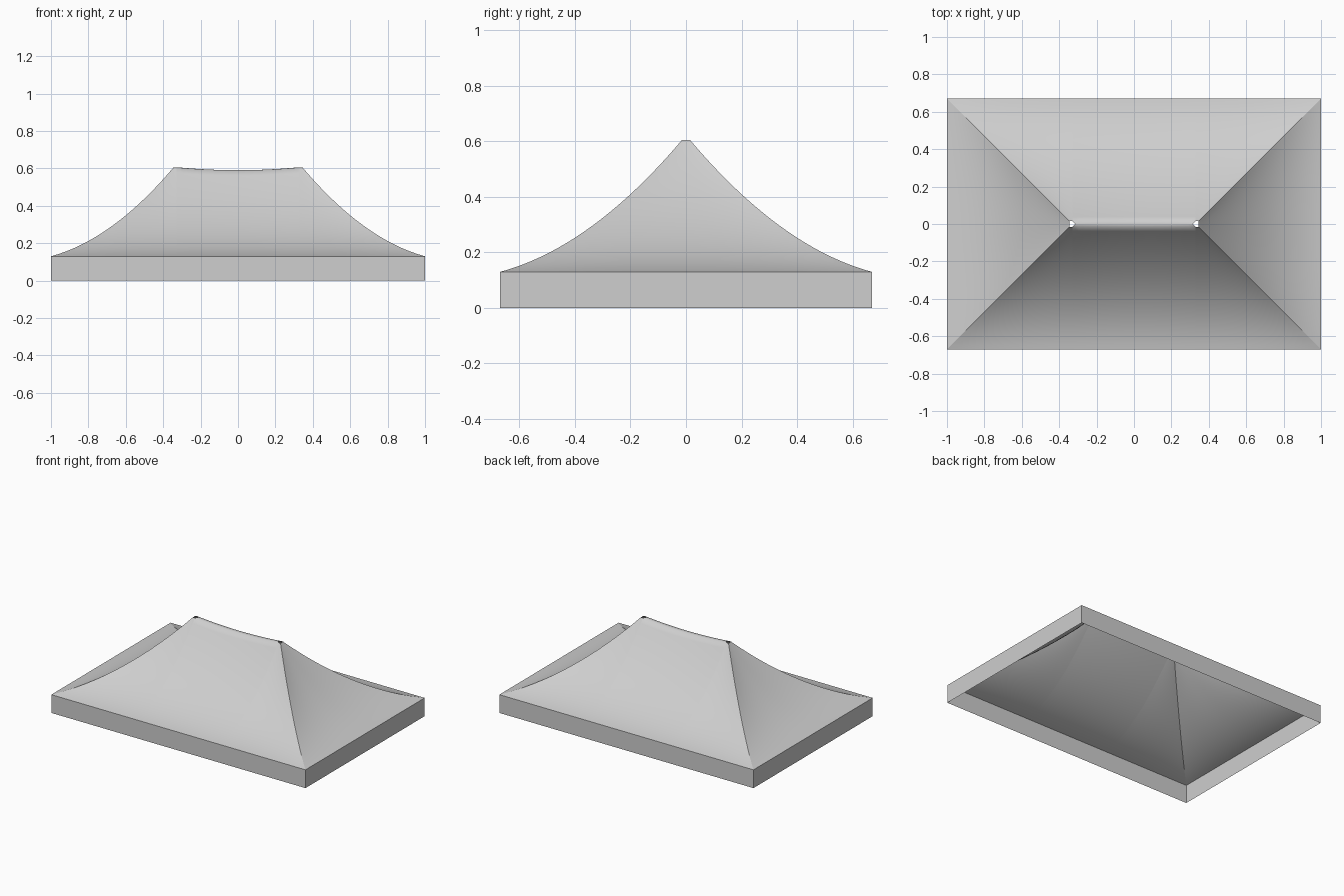
import bpy, bmesh
from mathutils import Vector

cube = bpy.data.objects.get("Cube")
if cube:
    bpy.data.objects.remove(cube, do_unlink=True)

HALF_X, HALF_Y = 1.0, 0.67      # eave rectangle
PEAK_X, PEAK_Z = 0.33, 0.605    # the two pole peaks
EAVE_Z = 0.13
SAG_RIDGE = 0.015
T0 = 0.022                      # small opening at each peak
SAG_SEAM, SAG_HIP = 0.77, 0.63  # how deeply the cloth hangs

canvas = bpy.data.materials.new("grey canvas")
canvas.use_nodes = True
canvas.diffuse_color = (0.62, 0.62, 0.62, 1)
canvas.node_tree.nodes["Principled BSDF"].inputs["Base Color"].default_value = (0.62, 0.62, 0.62, 1)


def hang(t, sag, top):
    """Height of cloth at t, from peak (0) to eave (1)."""
    t = max(0.0, (t - T0) / (1 - T0))
    return EAVE_Z + (top - EAVE_Z) * ((1 - t) - sag * t * (1 - t))


def patch(name, point, us, ts, smooth=True):
    """Grid surface from point(u, t), with normals facing outward."""
    bm = bmesh.new()
    grid = [[bm.verts.new(point(u, t)) for u in us] for t in ts]
    for a, b in zip(grid, grid[1:]):
        for i in range(len(us) - 1):
            bm.faces.new((a[i], a[i + 1], b[i + 1], b[i]))
    bm.normal_update()
    for f in bm.faces:
        f.smooth = smooth
        if f.normal.dot(f.calc_center_median() + Vector((0, 0, 1))) < 0:
            f.normal_flip()
    mesh = bpy.data.meshes.new(name)
    bm.to_mesh(mesh)
    bm.free()
    mesh.materials.append(canvas)
    obj = bpy.data.objects.new(name, mesh)
    bpy.context.collection.objects.link(obj)


def steps(a, b, n):
    return [a + (b - a) * i / n for i in range(n + 1)]


rows = steps(T0, 1, 28)
fan = steps(0, 1, 14)

for sy, face in ((-1, "front"), (1, "back")):
    # Middle bay, hanging from the sagging ridge
    def middle(u, t):
        width = PEAK_X - 0.015 * max(0, 1 - t / T0)
        top = PEAK_Z - SAG_RIDGE * (1 - u * u)
        return (u * width, sy * HALF_Y * t, hang(t, SAG_SEAM, top))
    patch(face + "_middle_panel", middle, steps(-1, 1, 20), [0] + rows)

    for sx, side in ((-1, "right"), (1, "left")):
        # Fans from each peak, rising to the creased hip
        def sag(s):
            return SAG_SEAM + (SAG_HIP - SAG_SEAM) * s ** 2.5

        def long_fan(s, t):
            return (sx * (PEAK_X + t * s * (HALF_X - PEAK_X)), sy * HALF_Y * t,
                    hang(t, sag(s), PEAK_Z))

        def end_fan(s, t):
            return (sx * (PEAK_X + t * (HALF_X - PEAK_X)), sy * HALF_Y * t * s,
                    hang(t, sag(s), PEAK_Z))
        patch(f"{face}_{side}_corner_panel", long_fan, fan, rows)
        patch(f"{face}_{side}_end_panel", end_fan, fan, rows)
        # Half of each end valance, seamed at the middle
        patch(f"{face}_{side}_end_valance",
              lambda s, t: (sx * HALF_X, sy * HALF_Y * s, EAVE_Z * t),
              (0, 1), (0, 1), False)
    # Long valance
    patch(face + "_valance",
          lambda u, t: (u * HALF_X, sy * HALF_Y, EAVE_Z * t), (-1, 1), (0, 1), False)
